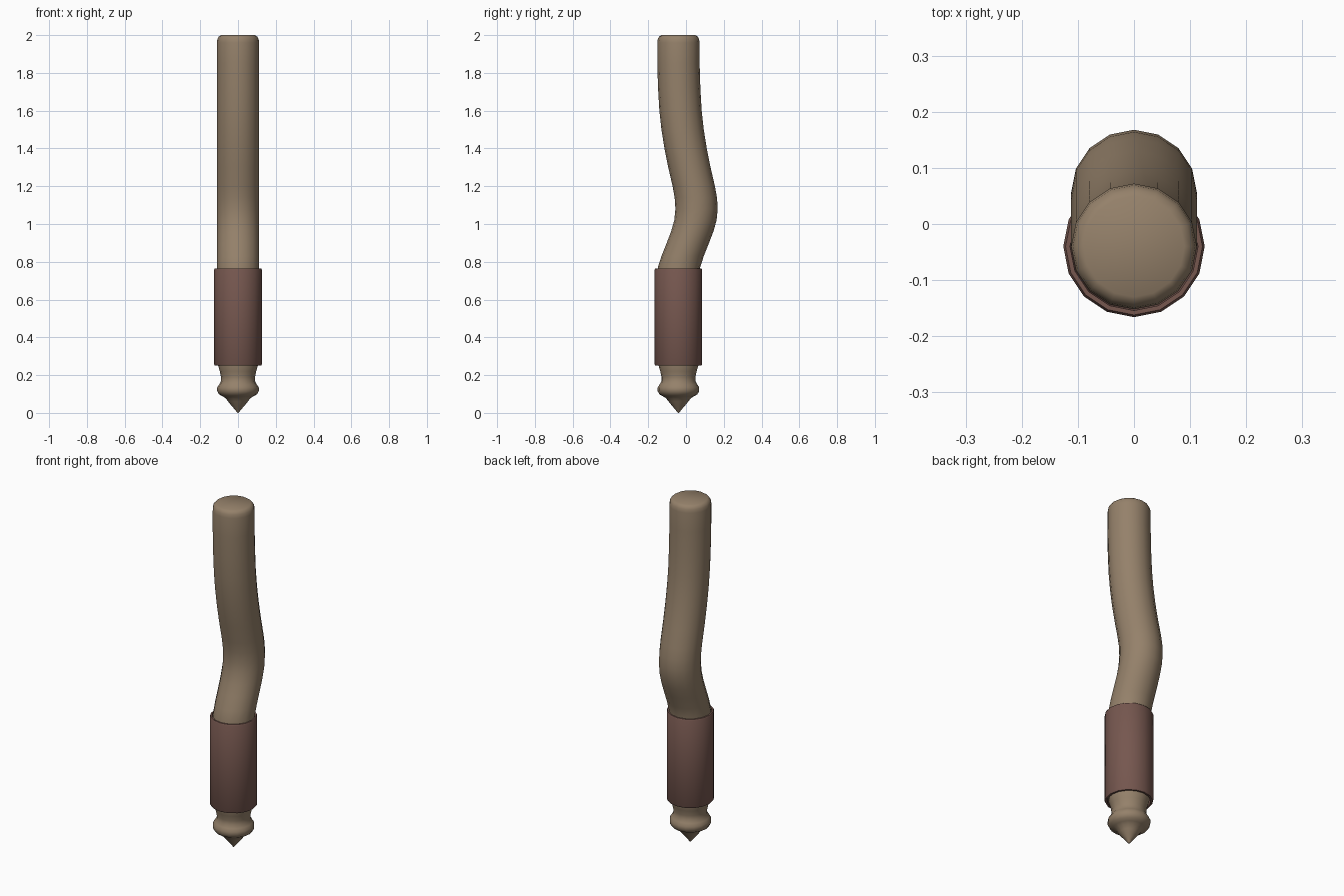
import bpy, bmesh, math

cube = bpy.data.objects.get("Cube")
if cube:
    bpy.data.objects.remove(cube, do_unlink=True)

SIDES = 16
AXIS_Y = -0.04


def material(name, rgb):
    mat = bpy.data.materials.new(name)
    mat.use_nodes = True
    mat.diffuse_color = (*rgb, 1)
    bsdf = next(n for n in mat.node_tree.nodes if n.type == 'BSDF_PRINCIPLED')
    bsdf.inputs["Base Color"].default_value = (*rgb, 1)
    bsdf.inputs["Roughness"].default_value = 0.8
    return mat


def loft(name, sections, mat, closed=False):
    """Skin horizontal circles given as (height, centre y, radius)."""
    bm = bmesh.new()
    rings = []
    for z, y, r in sections:
        angles = [math.tau * i / SIDES for i in range(SIDES)]
        rings.append([bm.verts.new((r * math.cos(a), y + r * math.sin(a), z)) for a in angles])
    pairs = list(zip(rings, rings[1:]))
    if closed:
        pairs.append((rings[-1], rings[0]))
    else:
        bm.faces.new(rings[0])
        bm.faces.new(rings[-1])
    for low, high in pairs:
        for i in range(SIDES):
            j = (i + 1) % SIDES
            bm.faces.new((low[i], low[j], high[j], high[i]))
    bmesh.ops.recalc_face_normals(bm, faces=bm.faces)
    mesh = bpy.data.meshes.new(name)
    bm.to_mesh(mesh)
    bm.free()
    mesh.materials.append(mat)
    obj = bpy.data.objects.new(name, mesh)
    bpy.context.collection.objects.link(obj)
    bpy.ops.object.select_all(action='DESELECT')
    obj.select_set(True)
    bpy.context.view_layer.objects.active = obj
    bpy.ops.object.shade_smooth_by_angle(angle=math.radians(50))
    return obj


wood = material("weathered wood", (0.30, 0.22, 0.145))
leather = material("dark red leather", (0.18, 0.095, 0.078))

# Turned pommel: height and radius from the pointed tip to the grip
pommel = [(0.01, 0.004), (0.018, 0.017), (0.04, 0.036), (0.06, 0.052), (0.078, 0.066),
          (0.088, 0.082), (0.098, 0.1), (0.115, 0.11), (0.135, 0.11), (0.15, 0.1),
          (0.168, 0.09), (0.19, 0.09), (0.22, 0.096), (0.25, 0.105)]
pommel[0] = (0, 0.003)

# Bent shaft: height and centre line
bend = [(0.7, -0.04), (0.77, -0.037), (0.83, -0.018), (0.9, 0.01), (0.96, 0.033),
        (1.02, 0.05), (1.08, 0.056), (1.14, 0.052), (1.2, 0.041), (1.3, 0.018),
        (1.4, -0.002), (1.5, -0.018), (1.6, -0.029), (1.72, -0.036), (1.85, -0.04), (1.96, -0.04)]

# Rounded top end
crown = [(1.98, 0.109), (1.992, 0.102), (2.0, 0.09)]

sections = [(z, AXIS_Y, r) for z, r in pommel]
sections += [(z, y, 0.112) for z, y in bend]
sections += [(z, AXIS_Y, r) for z, r in crown]
loft("wooden_handle", sections, wood)

# Leather grip: hollow sleeve with a thin rim
sleeve = [(0.25, 0.112), (0.25, 0.122), (0.257, 0.126), (0.758, 0.126), (0.765, 0.122), (0.765, 0.114)]
loft("grip_sleeve", [(z, AXIS_Y, r) for z, r in sleeve], leather, closed=True)
